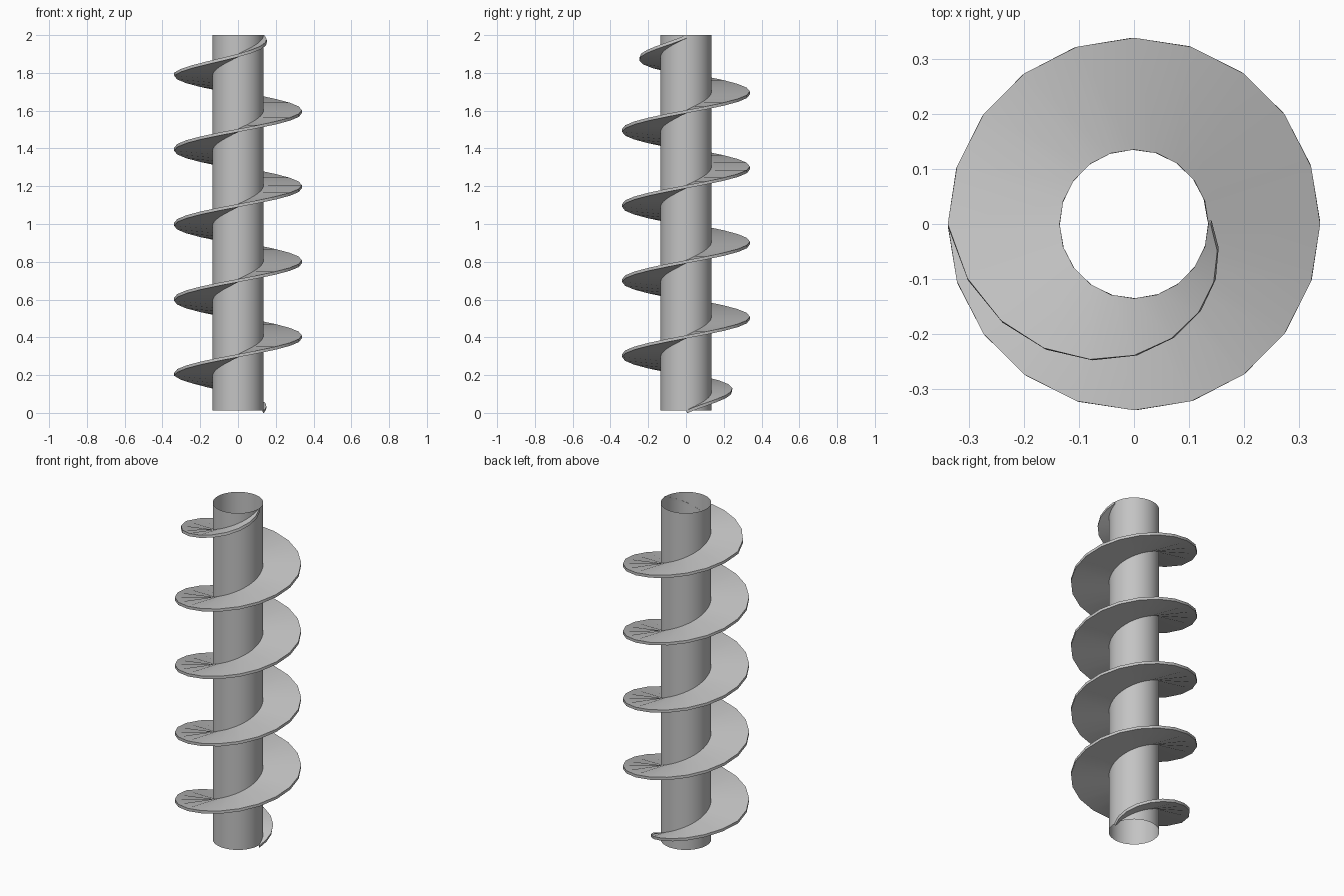
import bpy, bmesh
from math import sin, cos, pi

cube = bpy.data.objects.get("Cube")
if cube:
    bpy.data.objects.remove(cube)

TUBE_R, BLADE_R = 0.135, 0.338
BOTTOM, TOP = 0.013, 2.0
TURNS, STEPS = 5, 20          # helix turns, segments per turn
THICK = 0.016

steel = bpy.data.materials.new("grey steel")
steel.use_nodes = True
grey = (0.55, 0.55, 0.55, 1)
steel.diffuse_color = grey
steel.node_tree.nodes["Principled BSDF"].inputs["Base Color"].default_value = grey


def finish(bm, name):
    mesh = bpy.data.meshes.new(name)
    bm.to_mesh(mesh)
    bm.free()
    mesh.materials.append(steel)
    obj = bpy.data.objects.new(name, mesh)
    bpy.context.collection.objects.link(obj)
    bpy.ops.object.select_all(action='DESELECT')
    obj.select_set(True)
    bpy.context.view_layer.objects.active = obj
    return obj


def smooth():
    bpy.ops.object.shade_smooth_by_angle(angle=pi / 6)


# Open-ended central tube
bm = bmesh.new()
bmesh.ops.create_cone(bm, cap_ends=False, segments=64, radius1=TUBE_R,
                      radius2=TUBE_R, depth=TOP - BOTTOM)
bmesh.ops.translate(bm, verts=bm.verts, vec=(0, 0, (TOP + BOTTOM) / 2))
finish(bm, "central_tube")
smooth()

# Helical blade, tapering into the tube over half a turn at each end
bm = bmesh.new()
count = TURNS * STEPS
previous = None
for i in range(count + 1):
    a = 2 * pi * i / STEPS
    z = BOTTOM + (TOP - BOTTOM) * i / count
    taper = min(1, i / (STEPS / 2), (count - i) / (STEPS / 2))
    outer = TUBE_R + 0.004 + (BLADE_R - TUBE_R - 0.004) * taper
    pair = [bm.verts.new((r * cos(a), r * sin(a), z)) for r in (TUBE_R, outer)]
    if previous:
        bm.faces.new((previous[0], previous[1], pair[1], pair[0]))
    previous = pair
blade = finish(bm, "helical_blade")

# Give the blade its thickness below the upper surface
solid = blade.modifiers.new("thickness", 'SOLIDIFY')
solid.thickness = THICK
solid.offset = -1
bpy.ops.object.modifier_apply(modifier=solid.name)
smooth()
